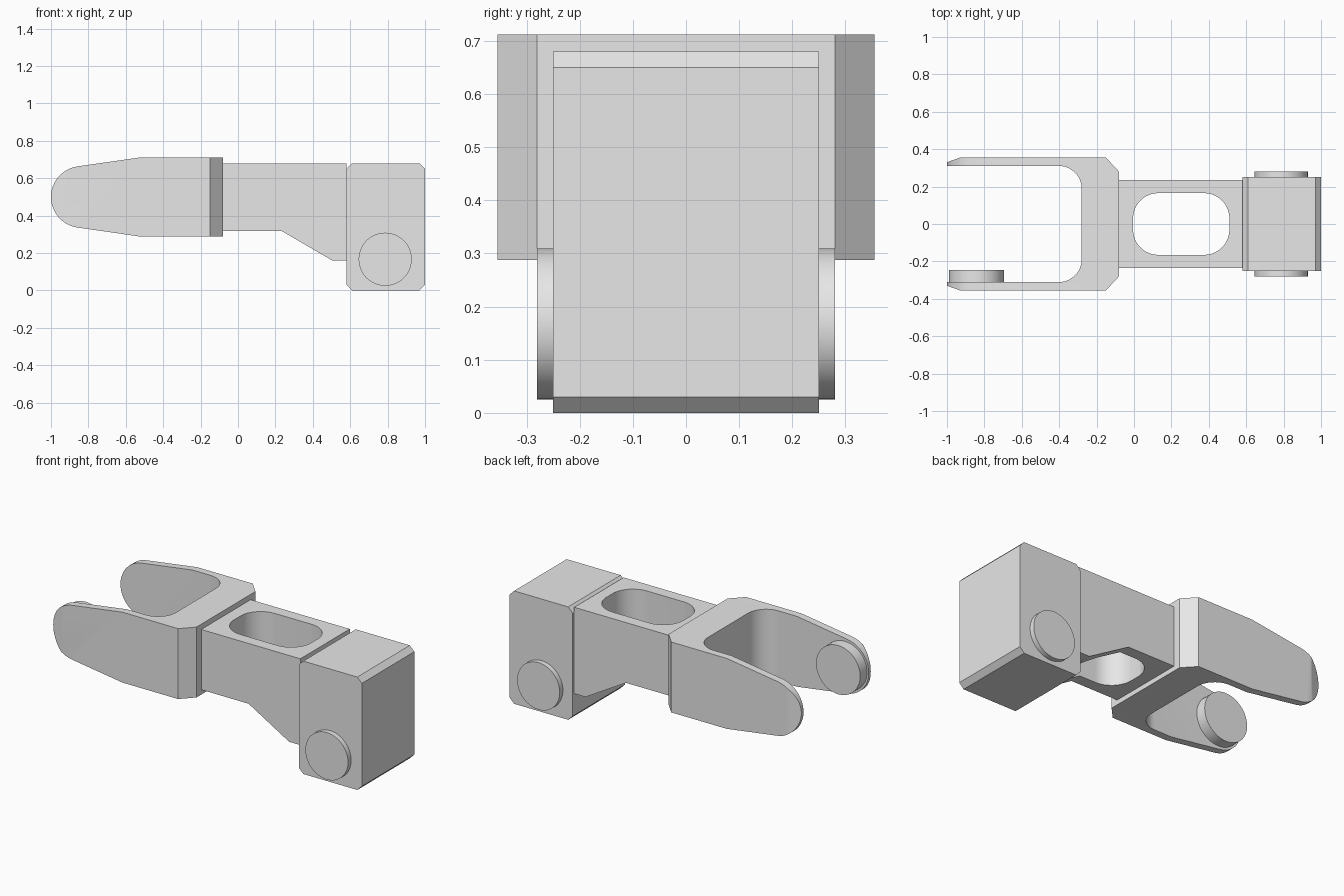
import bpy, bmesh
from math import cos, sin, radians, pi
from mathutils import Vector

cube = bpy.data.objects.get("Cube")
if cube:
    bpy.data.objects.remove(cube, do_unlink=True)

grey = bpy.data.materials.new("plain grey")
grey.use_nodes = True
grey.diffuse_color = (0.8, 0.8, 0.8, 1)
grey.node_tree.nodes["Principled BSDF"].inputs["Base Color"].default_value = grey.diffuse_color


def arc(cx, cy, r, start, end, steps=12):
    """Points on an arc, angles in degrees."""
    angles = [radians(start + (end - start) * i / steps) for i in range(steps + 1)]
    return [(cx + r * cos(a), cy + r * sin(a)) for a in angles]


def prism(name, points, low, high, axis):
    """Extrude an outline along y (points are x, z) or z (points are x, y)."""
    bm = bmesh.new()
    place = (lambda u, v: (u, low, v)) if axis == "y" else (lambda u, v: (u, v, low))
    face = bm.faces.new([bm.verts.new(place(u, v)) for u, v in points])
    top = bmesh.ops.extrude_face_region(bm, geom=[face])
    move = Vector((0, high - low, 0) if axis == "y" else (0, 0, high - low))
    bmesh.ops.translate(bm, vec=move,
                        verts=[g for g in top["geom"] if isinstance(g, bmesh.types.BMVert)])
    bmesh.ops.recalc_face_normals(bm, faces=bm.faces)
    mesh = bpy.data.meshes.new(name)
    bm.to_mesh(mesh)
    bm.free()
    mesh.materials.append(grey)
    obj = bpy.data.objects.new(name, mesh)
    bpy.context.collection.objects.link(obj)
    return obj


def combine(obj, cutter, operation):
    """Apply a boolean and drop the helper."""
    mod = obj.modifiers.new(operation.lower(), "BOOLEAN")
    mod.operation, mod.object, mod.solver = operation, cutter, "EXACT"
    bpy.context.view_layer.objects.active = obj
    bpy.ops.object.modifier_apply(modifier=mod.name)
    bpy.data.objects.remove(cutter, do_unlink=True)


def smooth(obj):
    bpy.ops.object.select_all(action="DESELECT")
    obj.select_set(True)
    bpy.context.view_layer.objects.active = obj
    bpy.ops.object.shade_smooth_by_angle(angle=radians(20))


def disc(name, x, z, r, low, high):
    smooth(prism(name, arc(x, z, r, 0, 352.5, 47), low, high, "y"))


# End block with bevelled cross edges
c = 0.03
prism("end_block", [(0.58 + c, 0), (1 - c, 0), (1, c), (1, 0.68 - c), (1 - c, 0.68),
                    (0.58 + c, 0.68), (0.58, 0.68 - c), (0.58, c)], -0.25, 0.25, "y")

# Pivot discs on both sides of the block
disc("pivot_disc_right", 0.787, 0.167, 0.142, -0.28, -0.25)
disc("pivot_disc_left", 0.787, 0.167, 0.142, 0.25, 0.28)

# Beam with a sloping gusset and a rounded slot
beam = prism("beam", [(-0.08, 0.317), (0.235, 0.317), (0.505, 0.16), (0.58, 0.16),
                      (0.58, 0.68), (-0.08, 0.68)], -0.235, 0.235, "y")
r = 0.135
slot = (arc(0.51 - r, 0.165 - r, r, 0, 90) + arc(r - 0.005, 0.165 - r, r, 90, 180)
        + arc(r - 0.005, r - 0.165, r, 180, 270) + arc(0.51 - r, r - 0.165, r, 270, 360))
combine(beam, prism("slot_cutter", slot, -0.5, 1, "z"), "DIFFERENCE")
smooth(beam)

# Fork: plan outline trimmed to the tapered side outline
r = 0.12
half = [(-0.08, 0.28), (-0.15, 0.355), (-0.93, 0.355), (-1, 0.33), (-1, 0.31)]
half += arc(-0.28 - r, 0.31 - r, r, 90, 0)
plan = half + [(x, -y) for x, y in reversed(half)]
fork = prism("fork", plan, 0.2, 0.8, "z")
side = ([(-0.05, 0.288), (-0.05, 0.712), (-0.52, 0.712)]
        + arc(-0.835, 0.5, 0.165, 98, 262, 24) + [(-0.52, 0.288)])
combine(fork, prism("side_outline", side, -0.5, 0.5, "y"), "INTERSECT")
smooth(fork)

# Round boss inside the right arm
disc("arm_boss", -0.842, 0.5, 0.147, -0.312, -0.245)
